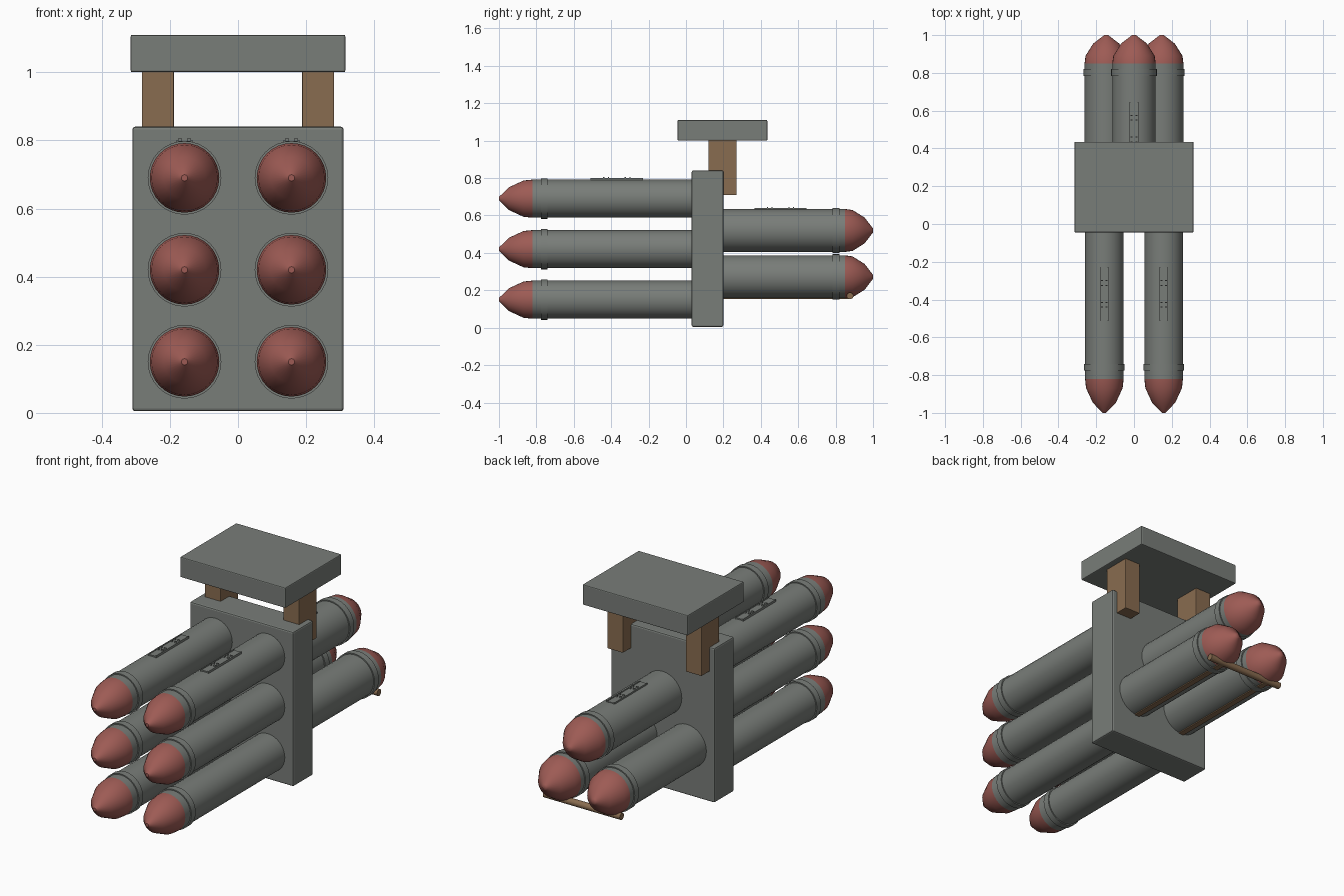
import bpy, bmesh, math

cube = bpy.data.objects.get("Cube")
if cube:
    bpy.data.objects.remove(cube, do_unlink=True)


def material(name, rgb):
    m = bpy.data.materials.new(name)
    m.use_nodes = True
    colour = (*rgb, 1)
    m.diffuse_color = colour
    m.node_tree.nodes["Principled BSDF"].inputs["Base Color"].default_value = colour
    return m


GREY = material("grey metal", (0.19, 0.205, 0.19))
RED = material("dull red", (0.34, 0.105, 0.09))
BROWN = material("brown wood", (0.25, 0.15, 0.08))


def finish(name, bm, mat, smooth=False):
    bmesh.ops.recalc_face_normals(bm, faces=bm.faces[:])
    mesh = bpy.data.meshes.new(name)
    bm.to_mesh(mesh)
    bm.free()
    mesh.materials.append(mat)
    ob = bpy.data.objects.new(name, mesh)
    bpy.context.collection.objects.link(ob)
    if smooth:
        bpy.ops.object.select_all(action="DESELECT")
        ob.select_set(True)
        bpy.context.view_layer.objects.active = ob
        bpy.ops.object.shade_smooth_by_angle(angle=math.radians(40))
    return ob


def box(name, lo, hi, mat, bevel=0.0):
    bm = bmesh.new()
    bmesh.ops.create_cube(bm, size=1)
    for v in bm.verts:
        v.co = [a + (b - a) * (c + 0.5) for a, b, c in zip(lo, hi, v.co)]
    ob = finish(name, bm, mat)
    if bevel:
        mod = ob.modifiers.new("soft edges", "BEVEL")
        mod.width, mod.segments = bevel, 2
    return ob


def lathe(name, x, z, profile, mat, sides=32):
    """Spin (y, radius) points about an axis parallel to y, with closed ends."""
    bm = bmesh.new()
    rings = []
    for y, r in profile:
        angles = [math.tau * i / sides for i in range(sides)]
        rings.append([bm.verts.new((x + r * math.cos(a), y, z + r * math.sin(a)))
                      for a in angles])
    for a, b in zip(rings, rings[1:]):
        for i in range(sides):
            j = (i + 1) % sides
            bm.faces.new((a[i], a[j], b[j], b[i]))
    bm.faces.new(rings[0])
    bm.faces.new(rings[-1])
    return finish(name, bm, mat, smooth=True)


def rocket(name, x, z, r, d, start, shoulder, band):
    """Tube with a band and a nose, pointing along d (-1 front, 1 back)."""
    lathe(name + "_tube", x, z, [(d * start, r), (d * shoulder, r)], GREY)
    lathe(name + "_band", x, z, [(d * (band - 0.018), r + 0.006), (d * (band + 0.018), r + 0.006)], GREY)
    length = 1 - shoulder
    nose = [(0, 1), (0.27, 0.95), (0.7, 0.6), (0.97, 0.14), (1, 0.09)]
    lathe(name + "_nose", x, z, [(d * (shoulder + length * t), r * k) for t, k in nose], RED)


def rail(name, x, y, z):
    """Small sighting rail on top of a tube, with pairs of clips."""
    for s in (-1, 1):
        box(name + "_edge", (x + s * 0.021 - 0.003, y - 0.14, z - 0.012),
            (x + s * 0.021 + 0.003, y + 0.14, z + 0.004), GREY)
        for dy in (-0.07, -0.045, 0.045, 0.07):
            box(name + "_clip", (x + s * 0.013 - 0.006, y + dy - 0.003, z - 0.005),
                (x + s * 0.013 + 0.006, y + dy + 0.003, z + 0.009), GREY)
    box(name + "_plate", (x - 0.02, y - 0.14, z - 0.006), (x + 0.02, y + 0.14, z + 0.001), GREY)


# Central slab, top plate and its posts
box("main_slab", (-0.31, 0.03, 0.005), (0.31, 0.2, 0.84), GREY, 0.008)
box("top_plate", (-0.315, -0.045, 1.0), (0.315, 0.435, 1.11), GREY, 0.005)
for side, x in (("right", -0.235), ("left", 0.235)):
    box(side + "_post", (x - 0.047, 0.12, 0.71), (x + 0.047, 0.27, 1.01), BROWN, 0.003)

# Six front rockets, rails on the top pair
for side, x in (("right", -0.157), ("left", 0.157)):
    for level, z in (("lower", 0.15), ("middle", 0.42), ("upper", 0.69)):
        rocket(f"front_{level}_{side}", x, z, 0.102, -1, -0.05, 0.82, 0.758)
    rail("front_rail_" + side, x, -0.37, 0.797)

# Three back rockets in a triangle
rocket("back_upper", 0, 0.52, 0.115, 1, 0.18, 0.85, 0.802)
rail("back_rail", 0, 0.505, 0.637)
for side, x in (("right", -0.147), ("left", 0.147)):
    rocket("back_lower_" + side, x, 0.272, 0.115, 1, 0.18, 0.85, 0.802)
    box("under_strip_" + side, (x - 0.015, 0.19, 0.153), (x + 0.015, 0.875, 0.175), BROWN)

# Cross rod under the back noses
rod = lathe("cross_rod", 0, 0, [(-0.23, 0.018), (0.23, 0.018)], BROWN, 16)
rod.rotation_euler.z = math.pi / 2
rod.location = (0, 0.877, 0.17)
